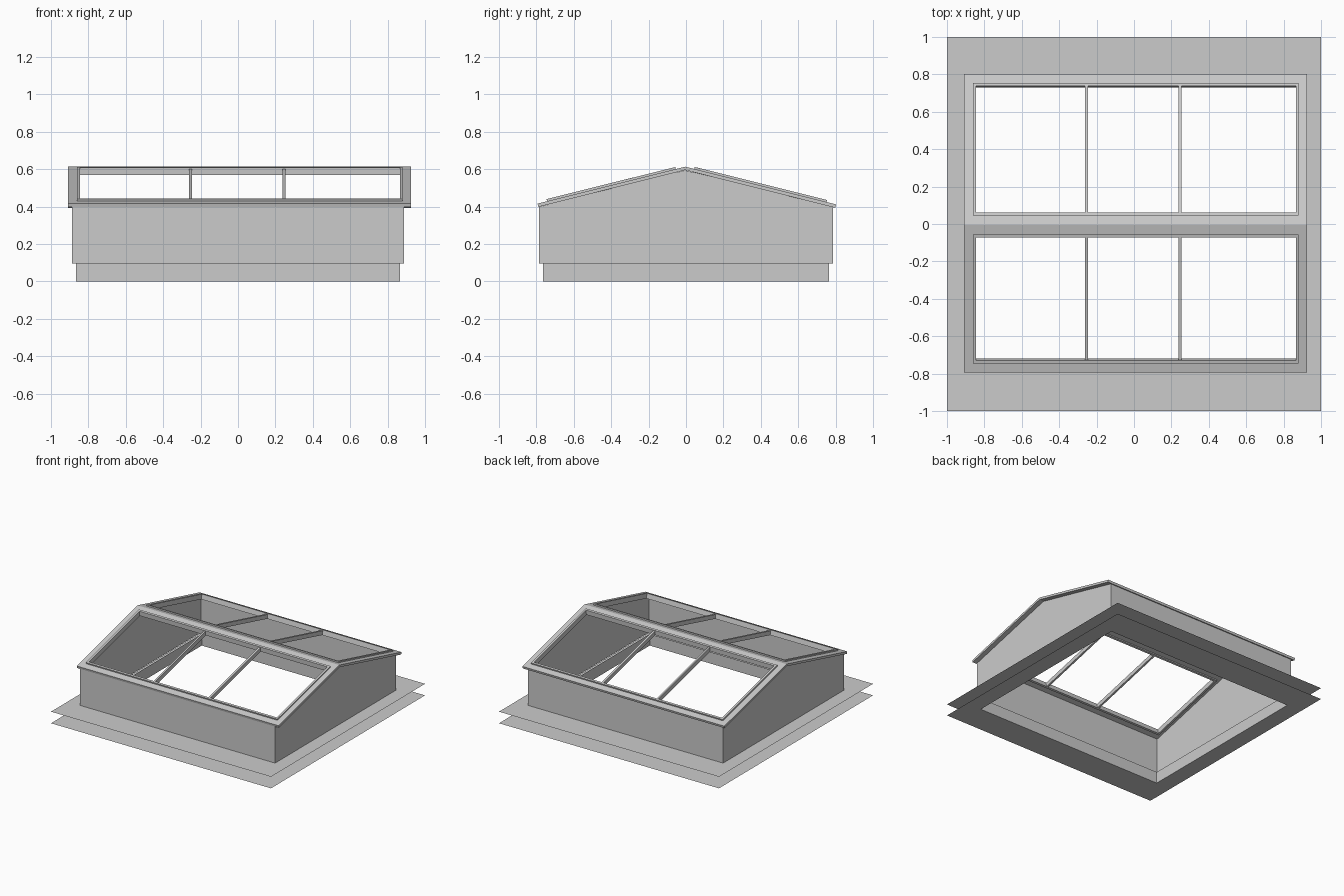
import bpy
import bmesh

cube = bpy.data.objects.get("Cube")
if cube:
    bpy.data.objects.remove(cube)

# Single painted metal colour
grey = bpy.data.materials.new("grey metal")
grey.use_nodes = True
COLOUR = (0.6, 0.6, 0.6, 1)
grey.diffuse_color = COLOUR
grey.node_tree.nodes["Principled BSDF"].inputs["Base Color"].default_value = COLOUR

RIDGE_Y, RIDGE_Z, SLOPE = -0.005, 0.613, 0.25


def finish(name, bm, solid=True):
    if solid:
        bmesh.ops.recalc_face_normals(bm, faces=bm.faces[:])
    mesh = bpy.data.meshes.new(name)
    bm.to_mesh(mesh)
    bm.free()
    mesh.materials.append(grey)
    obj = bpy.data.objects.new(name, mesh)
    bpy.context.collection.objects.link(obj)


def rectangle(x0, x1, y0, y1):
    return [(x0, y0), (x1, y0), (x1, y1), (x0, y1)]


def bridge(bm, a, b):
    n = len(a)
    for i in range(n):
        j = (i + 1) % n
        bm.faces.new((a[i], a[j], b[j], b[i]))


def flange(name, z, hx, hy):
    """Flat roof sheet with a rectangular hole."""
    bm = bmesh.new()
    outer = [bm.verts.new((x, y, z)) for x, y in rectangle(-1, 1, -1, 1)]
    inner = [bm.verts.new((x, y, z)) for x, y in rectangle(-hx, hx, -hy, hy)]
    bridge(bm, outer, inner)
    finish(name, bm, solid=False)


def walls(name, hx, hy, z0, z1, apex=None):
    """Thin upstand, with the two ends raised to a gable if apex is given."""
    bm = bmesh.new()
    plan = [(-hx, -hy), (hx, -hy), (hx, RIDGE_Y), (hx, hy), (-hx, hy), (-hx, RIDGE_Y)]
    low = [bm.verts.new((x, y, z0)) for x, y in plan]
    high = [bm.verts.new((x, y, apex if apex and y == RIDGE_Y else z1)) for x, y in plan]
    bridge(bm, low, high)
    finish(name, bm, solid=False)


def on_slope(x, u, n, side):
    """Point at distance u down the roof slope and height n above it."""
    y = RIDGE_Y + side * (u + n * SLOPE * min(1, u / 0.2))
    return (x, y, RIDGE_Z - SLOPE * u + n)


def sloped_frame(name, outer, inner, n0, n1, side):
    """Rectangular frame lying on one roof slope."""
    bm = bmesh.new()
    rings = [[bm.verts.new(on_slope(x, u, n, side)) for x, u in rectangle(*r)]
             for r, n in ((outer, n0), (outer, n1), (inner, n1), (inner, n0))]
    for i in range(4):
        bridge(bm, rings[i], rings[(i + 1) % 4])
    finish(name, bm)


def sloped_bar(name, x0, x1, u0, u1, n0, n1, side):
    """Solid glazing bar running down one roof slope."""
    bm = bmesh.new()
    a, b = [[bm.verts.new(on_slope(x, u, n, side)) for x, u in rectangle(x0, x1, u0, u1)]
            for n in (n0, n1)]
    bridge(bm, a, b)
    bm.faces.new(a)
    bm.faces.new(b)
    finish(name, bm)


# Roof sheets and upstand walls
flange("lower_flange", 0, 0.865, 0.765)
flange("upper_flange", 0.095, 0.887, 0.785)
walls("lower_curb", 0.865, 0.765, 0, 0.095)
walls("gabled_curb", 0.887, 0.785, 0.095, 0.398, 0.593)

# Two sloped window frames meeting at the ridge
for label, side, eave, foot in (("back", 1, 0.807, 0.757), ("front", -1, 0.789, 0.738)):
    sloped_frame(label + "_frame", (-0.91, 0.925, 0, eave),
                 (-0.86, 0.878, 0.052, foot - 0.002), -0.018, 0, side)
    sloped_frame(label + "_glazing_rim", (-0.862, 0.88, 0.05, foot),
                 (-0.845, 0.865, 0.066, foot - 0.016), -0.028, 0.011, side)
    for position, x in (("right", -0.253), ("left", 0.247)):
        sloped_bar(f"{label}_{position}_glazing_bar", x - 0.008, x + 0.008,
                   0.06, foot - 0.01, -0.028, 0.005, side)
